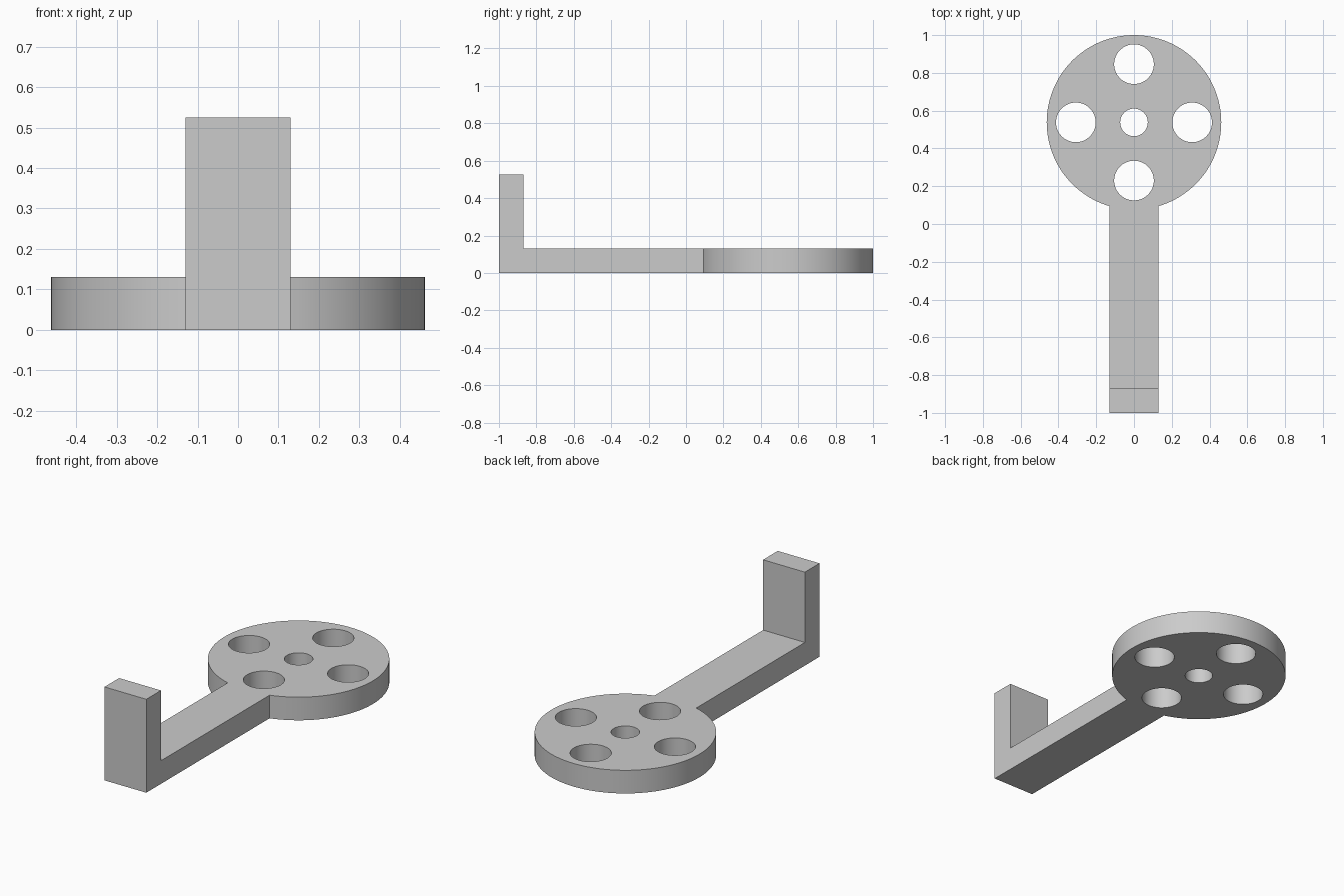
import bpy, bmesh
from math import asin, cos, pi, sin, tau
from mathutils import Vector

old = bpy.data.objects.get("Cube")
if old:
    bpy.data.objects.remove(old, do_unlink=True)

THICK, HEIGHT = 0.13, 0.525
RADIUS, HALF_WIDTH = 0.462, 0.13
CENTRE_Y = 1 - RADIUS
TOE_Y = THICK - 1

grey = bpy.data.materials.new("plain_grey")
grey.use_nodes = True
colour = (0.6, 0.6, 0.6, 1)
grey.diffuse_color = colour
grey.node_tree.nodes["Principled BSDF"].inputs["Base Color"].default_value = colour


def raise_faces(bm, faces, height):
    """Extrude faces straight up and return the new top faces."""
    geom = bmesh.ops.extrude_face_region(bm, geom=faces)["geom"]
    verts = [g for g in geom if isinstance(g, bmesh.types.BMVert)]
    bmesh.ops.translate(bm, verts=verts, vec=Vector((0, 0, height)))
    return [g for g in geom if isinstance(g, bmesh.types.BMFace)]


# Bracket outline: round plate running into a straight arm
bm = bmesh.new()
gap = asin(HALF_WIDTH / RADIUS)
steps = 120
outline = []
for i in range(steps + 1):
    a = -pi / 2 + gap + (tau - 2 * gap) * i / steps
    outline.append(bm.verts.new((RADIUS * cos(a), CENTRE_Y + RADIUS * sin(a), 0)))
left, right = (bm.verts.new((s * HALF_WIDTH, TOE_Y, 0)) for s in (-1, 1))
end_left, end_right = (bm.verts.new((s * HALF_WIDTH, -1, 0)) for s in (-1, 1))
plate = bm.faces.new(outline + [left, right])
toe = bm.faces.new((right, left, end_left, end_right))

# Thicken the whole outline, then raise the upright at the arm's end
tops = raise_faces(bm, [plate, toe], THICK)
end_top = min(tops, key=lambda f: f.calc_center_median().y)
raise_faces(bm, [end_top], HEIGHT - THICK)
bmesh.ops.recalc_face_normals(bm, faces=bm.faces)
bmesh.ops.dissolve_limit(bm, angle_limit=0.001, verts=bm.verts, edges=bm.edges)
mesh = bpy.data.meshes.new("bracket")
bm.to_mesh(mesh)
bm.free()
mesh.materials.append(grey)
bracket = bpy.data.objects.new("bracket", mesh)
bpy.context.collection.objects.link(bracket)

# Holes: a small one in the middle and four larger ones around it
holes = [(0, 0, 0.073)]
holes += [(0.308 * cos(i * pi / 2), 0.308 * sin(i * pi / 2), 0.105) for i in range(4)]
cutters = []
for x, y, r in holes:
    bpy.ops.mesh.primitive_cylinder_add(vertices=64, radius=r, depth=1,
                                        location=(x, CENTRE_Y + y, 0))
    cutter = bpy.context.object
    cutter.name = "hole_cutter"
    cutter.hide_render = True
    cutter.data.materials.append(grey)
    cutters.append(cutter)
    cut = bracket.modifiers.new("hole", "BOOLEAN")
    cut.operation, cut.solver, cut.object = "DIFFERENCE", "EXACT", cutter

# Apply the cuts, drop the cutters and shade the round walls smooth
bpy.ops.object.select_all(action="DESELECT")
bracket.select_set(True)
bpy.context.view_layer.objects.active = bracket
for cut in list(bracket.modifiers):
    bpy.ops.object.modifier_apply(modifier=cut.name)
for cutter in cutters:
    bpy.data.objects.remove(cutter, do_unlink=True)
bpy.ops.object.shade_smooth_by_angle(angle=pi / 6)
